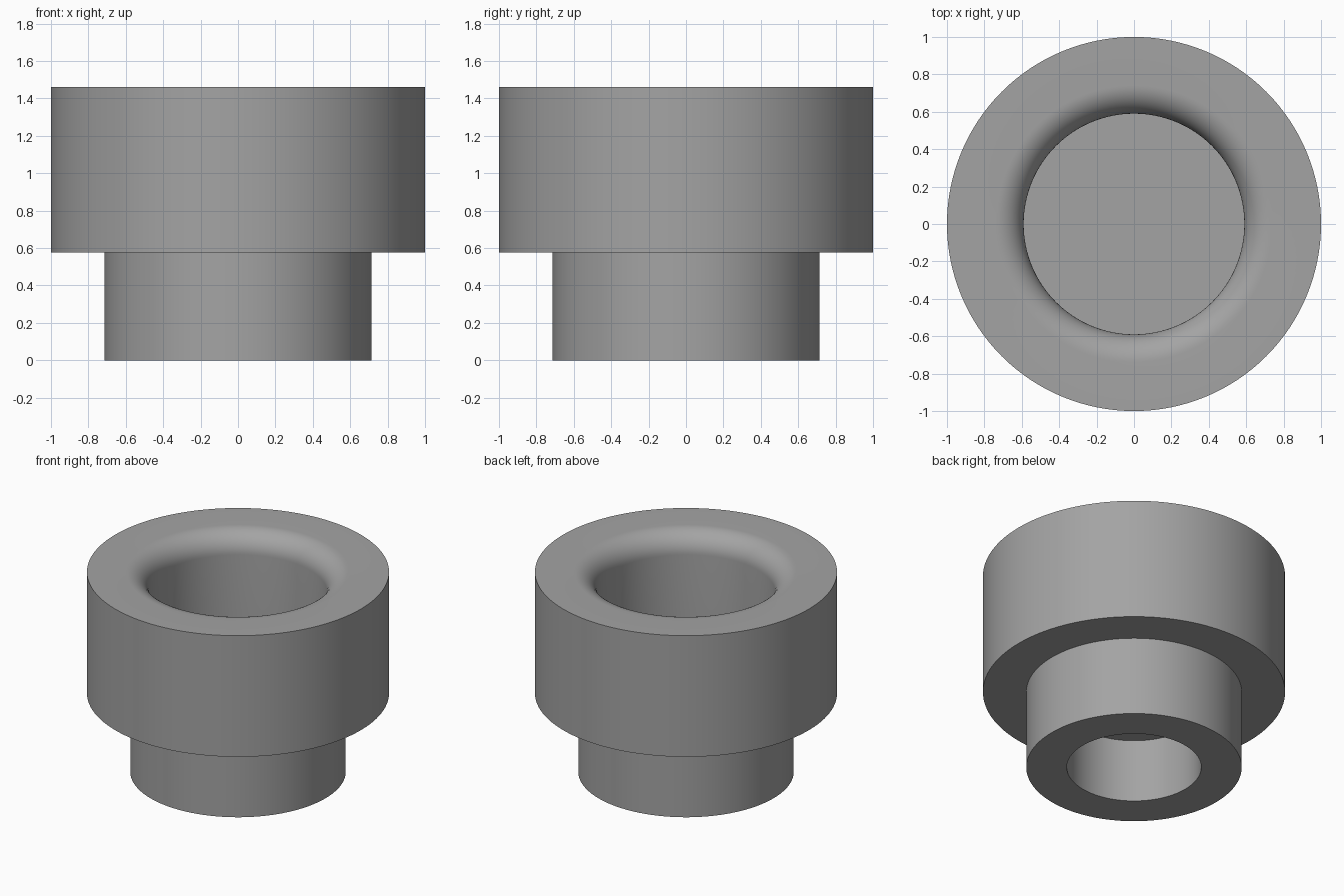
import bpy, bmesh, math

if "Cube" in bpy.data.objects:
    bpy.data.objects.remove(bpy.data.objects["Cube"])

SEGMENTS = 128

# Single grey material
grey = bpy.data.materials.new("medium grey")
grey.diffuse_color = (0.37, 0.37, 0.37, 1)
grey.use_nodes = True
grey.node_tree.nodes["Principled BSDF"].inputs["Base Color"].default_value = grey.diffuse_color


def lathe(name, profile):
    """Revolve a profile of (radius, height) points that starts and ends on the axis."""
    bm = bmesh.new()
    verts = [bm.verts.new((r, 0, z)) for r, z in profile]
    edges = [bm.edges.new(pair) for pair in zip(verts, verts[1:])]
    bmesh.ops.spin(bm, geom=verts + edges, cent=(0, 0, 0), axis=(0, 0, 1),
                   angle=2 * math.pi, steps=SEGMENTS, use_merge=False)
    bmesh.ops.remove_doubles(bm, verts=bm.verts, dist=1e-5)
    bmesh.ops.recalc_face_normals(bm, faces=bm.faces)
    mesh = bpy.data.meshes.new(name)
    bm.to_mesh(mesh)
    bm.free()
    mesh.materials.append(grey)
    obj = bpy.data.objects.new(name, mesh)
    bpy.context.collection.objects.link(obj)
    bpy.context.view_layer.objects.active = obj
    obj.select_set(True)
    bpy.ops.object.shade_smooth_by_angle(angle=math.radians(30))
    obj.select_set(False)
    return obj


# Main sizes
TOP, SHOULDER = 1.46, 0.575
BORE, FILLET = 0.59, 0.15

# Rounded lip between the top face and the upper bore
lip = [(BORE + FILLET - FILLET * math.sin(a), TOP - FILLET + FILLET * math.cos(a))
       for a in (math.pi / 2 * i / 14 for i in range(15))]

# Lower bore, narrow neck, wide collar, rounded lip, upper bore and its floor
profile = [(0, 0.46), (0.445, 0.46), (0.445, 0), (0.713, 0),
           (0.713, SHOULDER), (1, SHOULDER), (1, TOP)]
profile += lip + [(BORE, 0.64), (0, 0.64)]
lathe("stepped_collar", profile)
